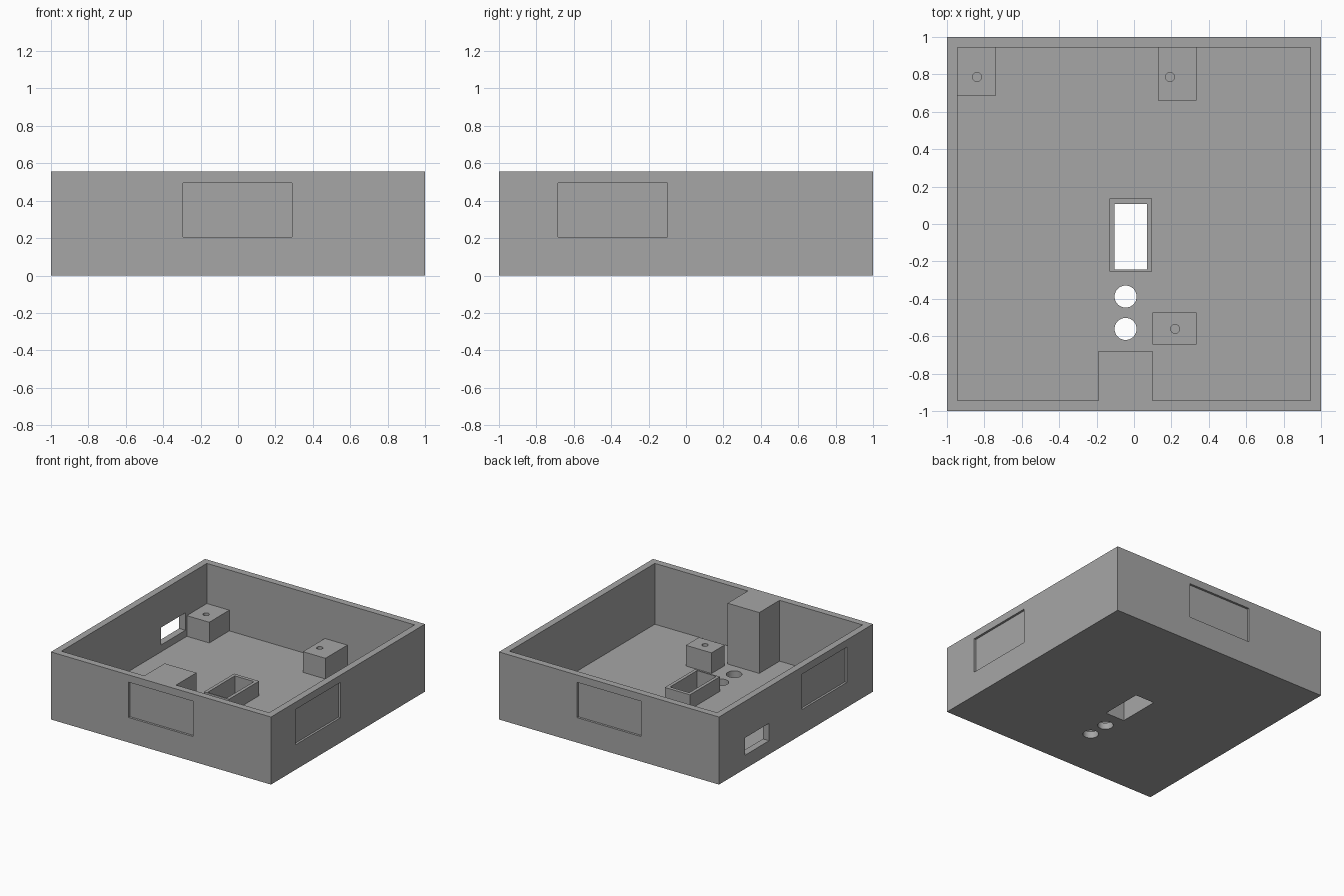
import bpy, bmesh, math

if "Cube" in bpy.data.objects:
    bpy.data.objects.remove(bpy.data.objects["Cube"])

grey = bpy.data.materials.new("plain grey")
grey.diffuse_color = (0.38, 0.38, 0.38, 1)
grey.use_nodes = True
grey.node_tree.nodes["Principled BSDF"].inputs["Base Color"].default_value = grey.diffuse_color

H, FLOOR, IN = 0.555, 0.055, 0.944   # height, floor thickness, inner wall face


def prism(name, outline, z0, z1):
    """Extrude a counter-clockwise xy outline from z0 to z1."""
    bm = bmesh.new()
    low = [bm.verts.new((x, y, z0)) for x, y in outline]
    top = [bm.verts.new((x, y, z1)) for x, y in outline]
    bm.faces.new(low[::-1])
    bm.faces.new(top)
    n = len(outline)
    for i in range(n):
        j = (i + 1) % n
        bm.faces.new((low[i], low[j], top[j], top[i]))
    mesh = bpy.data.meshes.new(name)
    bm.to_mesh(mesh)
    bm.free()
    mesh.materials.append(grey)
    ob = bpy.data.objects.new(name, mesh)
    bpy.context.collection.objects.link(ob)
    return ob


def box(name, x0, x1, y0, y1, z0, z1):
    return prism(name, [(x0, y0), (x1, y0), (x1, y1), (x0, y1)], z0, z1)


def rod(name, x, y, r, z0, z1, n=32):
    ring = [(x + r * math.cos(2 * math.pi * i / n), y + r * math.sin(2 * math.pi * i / n))
            for i in range(n)]
    return prism(name, ring, z0, z1)


def cut(ob, cutters):
    """Subtract every cutter, bake the result and delete the cutters."""
    for c in cutters:
        c.hide_render = True
        m = ob.modifiers.new("cut", 'BOOLEAN')
        m.operation, m.solver, m.object = 'DIFFERENCE', 'EXACT', c
    bpy.context.view_layer.update()
    baked = bpy.data.meshes.new_from_object(
        ob.evaluated_get(bpy.context.evaluated_depsgraph_get()))
    ob.modifiers.clear()
    ob.data = baked
    for c in cutters:
        bpy.data.objects.remove(c)
    # rounded hole walls shade smoothly, corners stay sharp
    bpy.ops.object.select_all(action='DESELECT')
    ob.select_set(True)
    bpy.context.view_layer.objects.active = ob
    bpy.ops.object.shade_smooth_by_angle(angle=math.radians(30))


# Open tray: the cavity outline leaves a solid column on the front wall
casing = box("casing", -1, 1, -1, 1, 0, H)
cavity = prism("cavity", [(-IN, -IN), (-0.19, -IN), (-0.19, -0.68), (0.098, -0.68),
                          (0.098, -IN), (IN, -IN), (IN, IN), (-IN, IN)], FLOOR, H + 0.1)

# Shallow panel recesses on all four sides
D, Z0, Z1 = 0.018, 0.205, 0.495
recesses = [box("recess", -0.293, 0.29, -1.1, -1 + D, Z0, Z1),
            box("recess", -0.293, 0.29, 1 - D, 1.1, Z0, Z1),
            box("recess", 1 - D, 1.1, -0.684, -0.10, Z0, Z1),
            box("recess", -1.1, -1 + D, -0.66, -0.075, Z0, Z1)]

# Side port, slot and two round holes through the floor
SLOT = (-0.104, 0.07, -0.244, 0.107)
openings = [box("port", -1.1, -0.9, 0.35, 0.665, 0.112, 0.255),
            box("slot", *SLOT, -0.1, 0.1),
            rod("hole", -0.045, -0.388, 0.059, -0.1, 0.1),
            rod("hole", -0.045, -0.561, 0.059, -0.1, 0.1)]
cut(casing, [cavity] + recesses + openings)

# Raised frame around the floor slot
frame = box("slot_frame", -0.131, 0.097, -0.254, 0.136, FLOOR, 0.175)
cut(frame, [box("slot", *SLOT, -0.1, 0.4)])

# Screw posts: x0, x1, y0, y1, hole x, hole y
for name, x0, x1, y0, y1, hx, hy in [
        ("back_left_post", -IN, -0.74, 0.684, IN, -0.84, 0.786),
        ("back_right_post", 0.128, 0.333, 0.66, IN, 0.193, 0.786),
        ("front_post", 0.10, 0.333, -0.645, -0.474, 0.22, -0.561)]:
    post = box(name, x0, x1, y0, y1, FLOOR, 0.225)
    cut(post, [rod("screw_hole", hx, hy, 0.024, 0.07, 0.4, 24)])
